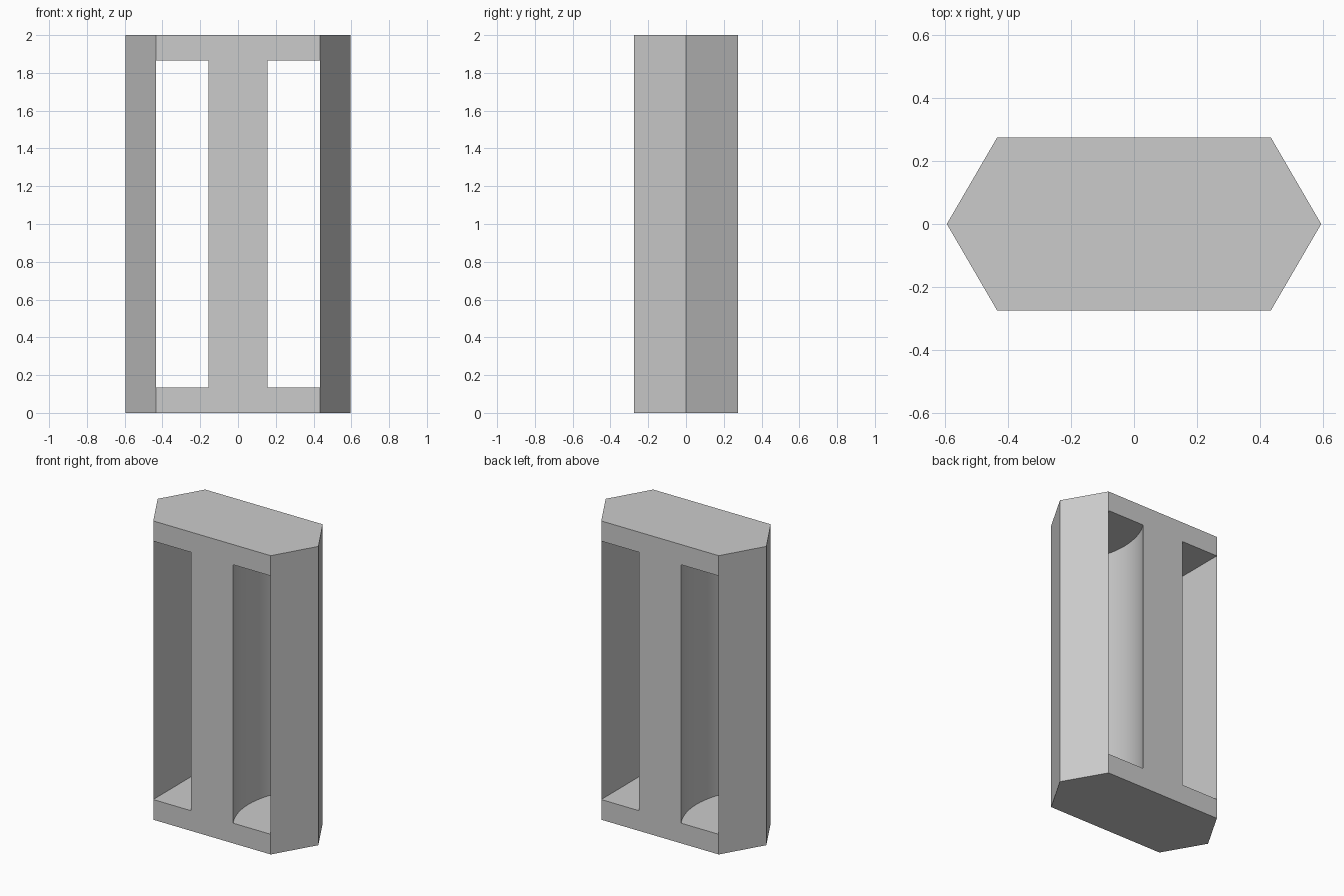
import bpy, bmesh, math

if "Cube" in bpy.data.objects:
    bpy.data.objects.remove(bpy.data.objects["Cube"], do_unlink=True)

# Main sizes
TIP, SHOULDER, STRUT, DEPTH = 0.595, 0.435, 0.157, 0.275
HEIGHT, CAP = 2.0, 0.135
SEGMENTS = 16

grey = bpy.data.materials.new("plain_grey")
grey.use_nodes = True
colour = (0.6, 0.6, 0.6, 1)
grey.diffuse_color = colour
grey.node_tree.nodes["Principled BSDF"].inputs["Base Color"].default_value = colour

# Hollow side of the strut: an arc centred on the outer tip
radius = math.hypot(TIP - STRUT, DEPTH)
half = math.atan2(DEPTH, TIP - STRUT)
angles = [half * (2 * i / SEGMENTS - 1) for i in range(SEGMENTS + 1)]
arc = [(TIP - radius * math.cos(a), radius * math.sin(a)) for a in angles]


def mirrored(points):
    return [(-x, y) for x, y in reversed(points)]


# Plan cells: pointed ends, window bays and the centre strut
end = [(SHOULDER, -DEPTH), (TIP, 0), (SHOULDER, DEPTH)]
bay = [(SHOULDER, -DEPTH), (SHOULDER, DEPTH)] + arc[::-1]
strut = arc + mirrored(arc)
solid = [end, mirrored(end), strut]
bays = [bay, mirrored(bay)]

bm = bmesh.new()
verts, faces = {}, {}


def vert(x, y, z):
    key = (round(x, 5), round(y, 5), round(z, 5))
    if key not in verts:
        verts[key] = bm.verts.new(key)
    return verts[key]


def toggle_face(corners):
    """Add a face, or drop it when two cells share it."""
    key = frozenset(corners)
    if key in faces:
        del faces[key]
    else:
        faces[key] = corners


def prism(plan, low, high):
    bottom = [vert(x, y, low) for x, y in plan]
    top = [vert(x, y, high) for x, y in plan]
    toggle_face(bottom[::-1])
    toggle_face(top)
    for i in range(len(plan)):
        j = (i + 1) % len(plan)
        toggle_face([bottom[i], bottom[j], top[j], top[i]])


# Bottom cap, open middle, top cap
for cells, low, high in ((solid + bays, 0, CAP),
                         (solid, CAP, HEIGHT - CAP),
                         (solid + bays, HEIGHT - CAP, HEIGHT)):
    for cell in cells:
        prism(cell, low, high)

for corners in faces.values():
    bm.faces.new(corners)
bmesh.ops.delete(bm, geom=[v for v in bm.verts if not v.link_faces], context="VERTS")
bmesh.ops.recalc_face_normals(bm, faces=bm.faces)
bmesh.ops.dissolve_limit(bm, angle_limit=math.radians(1), verts=bm.verts, edges=bm.edges)

mesh = bpy.data.meshes.new("windowed_column")
bm.to_mesh(mesh)
bm.free()
mesh.materials.append(grey)
column = bpy.data.objects.new("windowed_column", mesh)
bpy.context.collection.objects.link(column)

# Smooth the hollow strut sides, keep the corners sharp
bpy.context.view_layer.objects.active = column
column.select_set(True)
bpy.ops.object.shade_smooth_by_angle(angle=math.radians(20))
